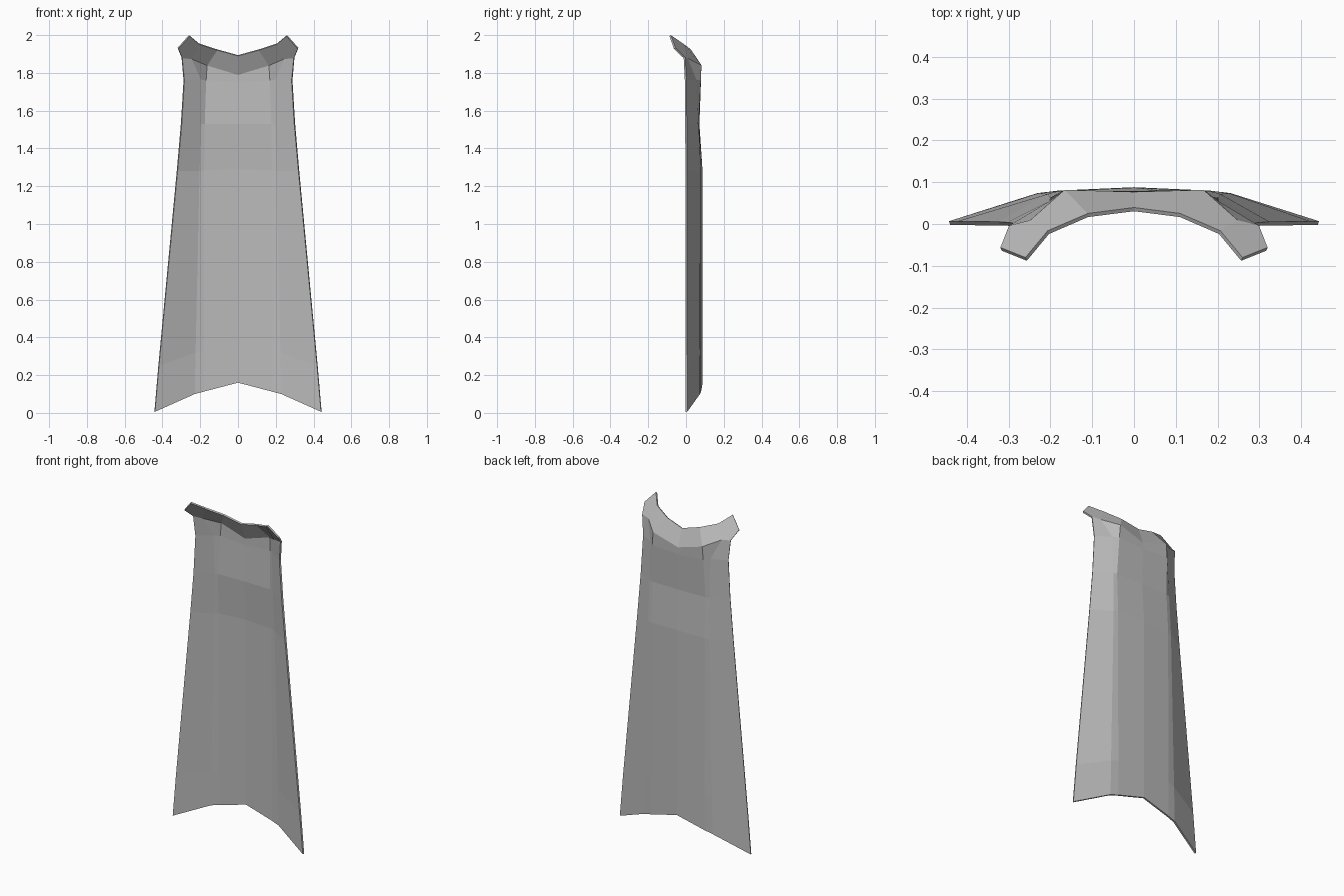
import bpy
import bmesh

cube = bpy.data.objects.get("Cube")
if cube:
    bpy.data.objects.remove(cube, do_unlink=True)

# Cloth material
cloth = bpy.data.materials.new("grey_cloth")
cloth.use_nodes = True
grey = (0.5, 0.5, 0.5, 1)
cloth.diffuse_color = grey
cloth.node_tree.nodes["Principled BSDF"].inputs["Base Color"].default_value = grey

# Left half of the drape, bottom to top: centre, pleat, fold, side edge
rows = [
    [(0, .083, .16), (.18, .075, .113), (.23, .069, .10), (.441, .002, .006)],
    [(0, .083, .36), (.18, .075, .33), (.226, .069, .32), (.42, .002, .25)],
    [(0, .082, 1.29), (.18, .074, 1.285), (.205, .067, 1.28), (.322, .001, 1.28)],
    [(0, .066, 1.53), (.177, .062, 1.53), (.199, .058, 1.53), (.3, 0, 1.53)],
    [(0, .074, 1.75), (.17, .074, 1.76), (.2, .05, 1.765), (.286, -.002, 1.76)],
    [(0, .072, 1.79), (.165, .077, 1.84), (.246, .005, 1.875), (.297, -.008, 1.88)],
]
# Upper rim of the collar and its flared shoulder tip
rim = [(0, .035, 1.892), (.11, .021, 1.922), (.205, -.02, 1.953)]
tip = [(.258, -.084, 1.997), (.318, -.06, 1.93)]

bm = bmesh.new()


def add_half(side):
    def verts(points):
        return [bm.verts.new((side * x, y, z)) for x, y, z in points]

    def face(corners):
        bm.faces.new(corners if side > 0 else corners[::-1])

    grid = [verts(r) for r in rows]
    top, flare = verts(rim), verts(tip)
    for low, high in zip(grid, grid[1:]):
        for i in range(3):
            face([low[i], high[i], high[i + 1], low[i + 1]])
    hem = grid[-1]
    for i in range(2):
        face([hem[i], top[i], top[i + 1], hem[i + 1]])
    face([hem[2], top[2], flare[0], flare[1], hem[3]])


for side in (1, -1):
    add_half(side)
bmesh.ops.remove_doubles(bm, verts=bm.verts, dist=0.001)
bmesh.ops.recalc_face_normals(bm, faces=bm.faces)

mesh = bpy.data.meshes.new("cape")
bm.to_mesh(mesh)
bm.free()
mesh.materials.append(cloth)
cape = bpy.data.objects.new("cape", mesh)
bpy.context.collection.objects.link(cape)

# Thin cloth thickness
shell = cape.modifiers.new("thickness", "SOLIDIFY")
shell.thickness = 0.01
shell.offset = 0
